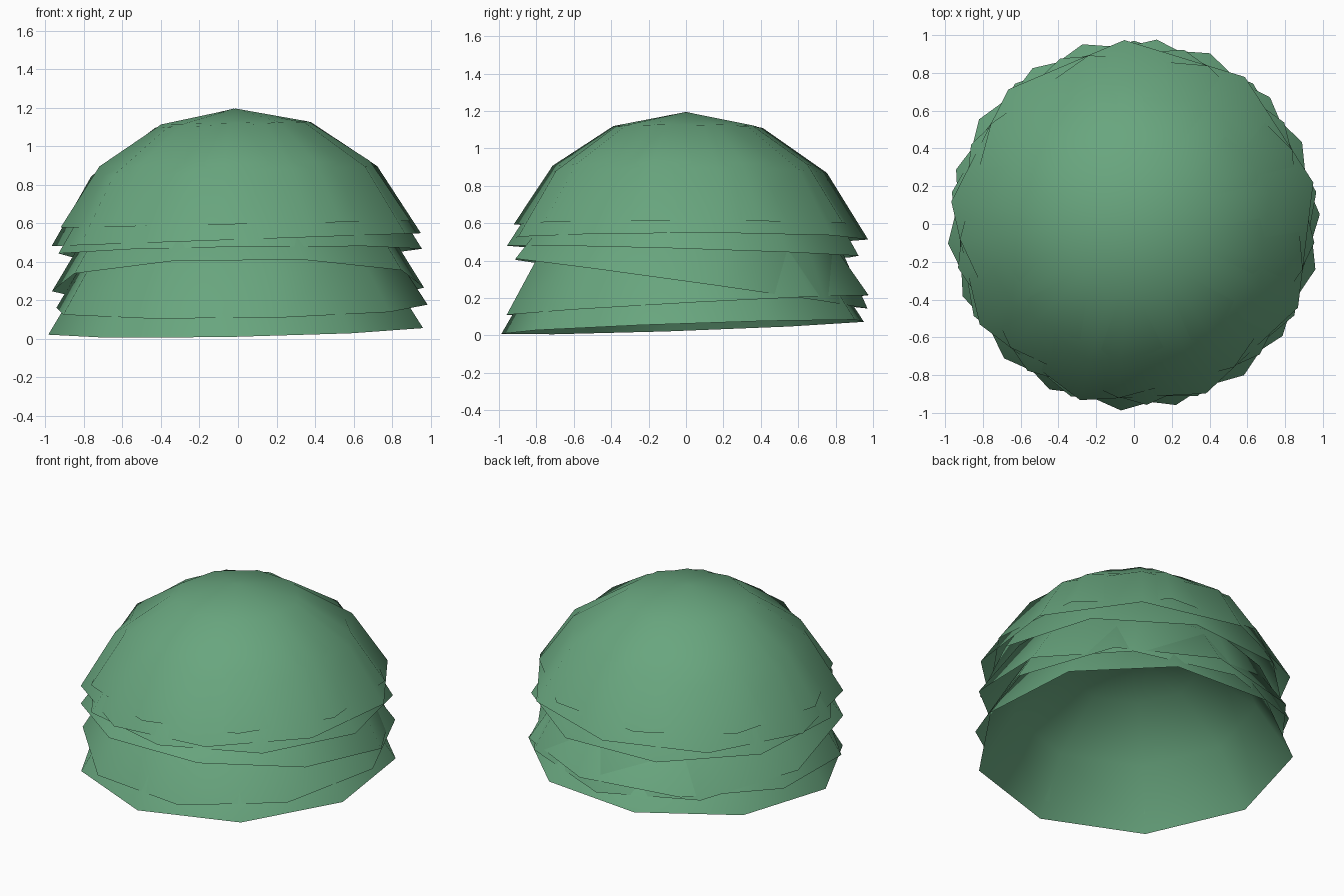
import bpy, bmesh, math
from mathutils import Matrix

if "Cube" in bpy.data.objects:
    bpy.data.objects.remove(bpy.data.objects["Cube"])

green = bpy.data.materials.new("green")
green.diffuse_color = (0.14, 0.38, 0.21, 1)
green.use_nodes = True
green.node_tree.nodes["Principled BSDF"].inputs["Base Color"].default_value = green.diffuse_color

SIDES = 9
SPAN = math.radians(70)  # each cap stops short of a full half-sphere


def dome(name, radius, height, z, slope_x, slope_y, turn):
    """Open, nine-sided spherical cap with a slightly tilted rim."""
    bm = bmesh.new()
    rings = []
    for part in (1, 2 / 3, 1 / 3):
        r = radius * math.sin(SPAN * part) / math.sin(SPAN)
        h = height * (math.cos(SPAN * part) - math.cos(SPAN)) / (1 - math.cos(SPAN))
        rings.append([bm.verts.new((r * math.cos(a), r * math.sin(a), h))
                      for a in (math.radians(turn) + i * math.tau / SIDES for i in range(SIDES))])
    apex = bm.verts.new((0, 0, height))
    for i in range(SIDES):
        j = (i + 1) % SIDES
        for low, high in zip(rings, rings[1:]):
            bm.faces.new((low[i], low[j], high[j], high[i]))
        bm.faces.new((rings[-1][i], rings[-1][j], apex))
    tilt = Matrix.Rotation(math.atan(slope_y), 4, 'X') @ Matrix.Rotation(-math.atan(slope_x), 4, 'Y')
    bm.transform(Matrix.Translation((0, 0, z)) @ tilt)
    for f in bm.faces:
        f.smooth = True
    mesh = bpy.data.meshes.new(name)
    bm.to_mesh(mesh)
    bm.free()
    mesh.materials.append(green)
    bpy.context.collection.objects.link(bpy.data.objects.new(name, mesh))


# Nested caps from the bottom up: radius, height, rim z, rim slopes, turn
caps = [
    (0.99, 0.68, 0.045, 0.02, 0.035, 26),
    (0.985, 0.68, 0.16, 0.015, 0.055, 3),
    (0.98, 0.68, 0.28, 0.01, -0.14, 10),
    (0.96, 0.68, 0.45, 0.015, -0.03, 34),
    (0.975, 0.68, 0.515, 0.035, 0.0, 13),
    (0.925, 0.60, 0.595, 0.02, 0.0, 25),
]
for i, cap in enumerate(caps):
    dome(f"leaf_cap_{i + 1}", *cap)
